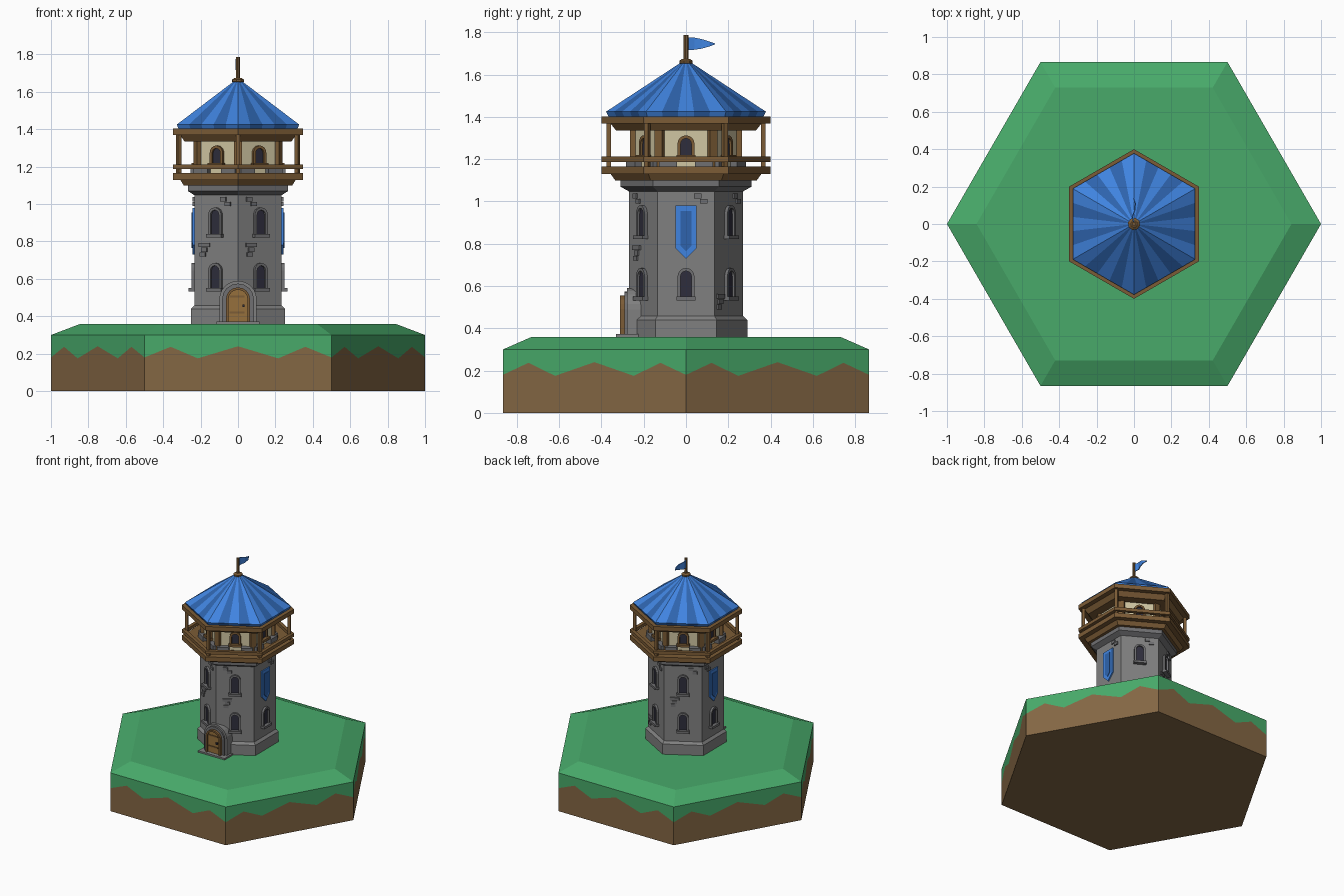
import bpy, bmesh, math
from mathutils import Matrix, Vector

if "Cube" in bpy.data.objects:
    bpy.data.objects.remove(bpy.data.objects["Cube"])


def mat(name, r, g, b):
    m = bpy.data.materials.new(name)
    lin = [((c / 255 + 0.055) / 1.055) ** 2.4 for c in (r, g, b)]
    m.diffuse_color = (*lin, 1)
    m.use_nodes = True
    m.node_tree.nodes["Principled BSDF"].inputs["Base Color"].default_value = m.diffuse_color
    return m


GRASS = mat("grass green", 72, 170, 106)
DIRT = mat("dirt brown", 132, 103, 68)
STONE = mat("stone grey", 128, 128, 128)
TRIM = mat("trim grey", 112, 112, 114)
WOOD = mat("wood brown", 124, 92, 54)
DOOR = mat("door wood", 150, 112, 60)
CREAM = mat("plaster cream", 208, 198, 162)
DARK = mat("window dark", 46, 45, 60)
BLUE = mat("light blue", 64, 132, 224)
NAVY = mat("dark blue", 46, 100, 174)


def finish(name, bm, *mats):
    bmesh.ops.recalc_face_normals(bm, faces=bm.faces)
    me = bpy.data.meshes.new(name)
    bm.to_mesh(me)
    bm.free()
    for m in mats:
        me.materials.append(m)
    ob = bpy.data.objects.new(name, me)
    bpy.context.collection.objects.link(ob)
    return ob


def polar(r, deg, z):
    a = math.radians(deg)
    return Vector((r * math.cos(a), r * math.sin(a), z))


def loft(name, profile, m, closed=False, n=6, start=30):
    """Stack of n-sided rings (radius, z); closed makes a hollow ring."""
    bm = bmesh.new()
    rings = [[bm.verts.new(polar(r, start + i * 360 / n, z)) for i in range(n)] for r, z in profile]
    pairs = list(zip(rings, rings[1:])) + ([(rings[-1], rings[0])] if closed else [])
    for a, b in pairs:
        for i in range(n):
            j = (i + 1) % n
            bm.faces.new((a[i], a[j], b[j], b[i]))
    if not closed:
        bm.faces.new(rings[0])
        bm.faces.new(rings[-1])
    return finish(name, bm, m)


def plate(name, pts, w0, w1, m, deg):
    """Outline (sideways, height) extruded outward from w0 to w1, facing angle deg."""
    c, s = math.cos(math.radians(deg)), math.sin(math.radians(deg))
    M = Matrix(((-s, 0, c), (c, 0, s), (0, 1, 0)))
    bm = bmesh.new()
    lo, hi = ([bm.verts.new(M @ Vector((u, z, w))) for u, z in pts] for w in (w0, w1))
    bm.faces.new(lo)
    bm.faces.new(hi)
    for i in range(len(pts)):
        j = (i + 1) % len(pts)
        bm.faces.new((lo[i], lo[j], hi[j], hi[i]))
    return finish(name, bm, m)


def rect(u, z, w, h):
    return [(u - w / 2, z), (u + w / 2, z), (u + w / 2, z + h), (u - w / 2, z + h)]


def arch(half, z0, z1, n=8):
    top = [(half * math.cos(math.pi * i / n), z1 - half + half * math.sin(math.pi * i / n)) for i in range(n + 1)]
    return [(half, z0)] + top + [(-half, z0)]


def arch_frame(half, z0, z1, t):
    return arch(half, z0, z1) + arch(half - t, z0, z1 - t)[::-1]


def window(name, deg, d, z0, z1, half, t, frame):
    plate(name + "_pane", arch(half - t, z0, z1 - t), d - 0.01, d + 0.004, DARK, deg)
    plate(name + "_frame", arch_frame(half, z0, z1, t), d - 0.01, d + 0.016, frame, deg)
    plate(name + "_sill", rect(0, z0 - 0.008, half * 2 + 0.012, 0.018), d - 0.01, d + 0.03, frame, deg)


# Hexagonal ground tile with zigzag grass edge
bm = bmesh.new()
ZIG = ((0, .18), (.14, .237), (.285, .175), (.5, .24), (.715, .175), (.86, .237), (1, .18))
for k in range(6):
    a, b = polar(1, k * 60, 0), polar(1, k * 60 + 60, 0)
    at = lambda t, z: bm.verts.new(a.lerp(b, t) + Vector((0, 0, z)))
    bm.faces.new([at(t, z) for t, z in ZIG] + [at(1, 0), at(0, 0)]).material_index = 1
    bm.faces.new([at(t, z) for t, z in ZIG] + [at(1, .3), at(0, .3)])
    bm.faces.new([at(0, .3), at(1, .3)] + [bm.verts.new(polar(.842, k * 60 + e, .36)) for e in (60, 0)])
bm.faces.new([bm.verts.new(polar(.842, k * 60, .36)) for k in range(6)])
bm.faces.new([bm.verts.new(polar(1, k * 60, 0)) for k in range(6)]).material_index = 1
bmesh.ops.remove_doubles(bm, verts=bm.verts, dist=1e-4)
finish("ground_tile", bm, GRASS, DIRT)

# Stone tower
loft("tower_body", [(.27, .36), (.27, 1.06)], STONE)
loft("tower_plinth", [(.29, .355), (.29, .44), (.27, .458)], STONE)
loft("tower_cornice", [(.265, 1.045), (.31, 1.07), (.31, 1.105)], TRIM)

# Windows, banners and loose bricks on the six tower faces
D = .27 * math.cos(math.pi / 6)
BRICKS = {60: ((.07, .99), (-.085, .49)), 120: ((.07, .99), (-.06, .73)), 180: ((-.07, .99),),
          240: ((.06, .99), (-.07, .72)), 300: ((-.055, .99), (-.055, .72)), 0: ((.07, .99),)}
for deg, spots in BRICKS.items():
    window("lower_window", deg, D, .54, .685, .04, .014, TRIM)
    if deg % 180:
        window("upper_window", deg, D, .83, .982, .04, .014, TRIM)
    else:
        for nm, h, z0, z1, w, m in (("banner", .05, .73, .98, .01, BLUE), ("banner_center", .027, .765, .955, .014, NAVY)):
            plate(nm, [(-h, z1), (-h, z0 + h), (0, z0), (h, z0 + h), (h, z1)], D - .01, D + w, m, deg)
    for u, z in spots:
        rows = [(-.014, .025), (.014, 0)] if z > .9 else [(-.016, .05), (.016, .05), (0, .025), (-.01, 0)]
        for du, dz in rows:
            plate("loose_brick", rect(u + du, z + dz, .034, .022), D - .01, D + .009, TRIM, deg)

# Doorway at the front corner
plate("door_surround", arch(.1, .36, .59, 12), .15, .28, STONE, -90)
plate("door_arch", arch_frame(.085, .36, .575, .022), .2, .292, TRIM, -90)
plate("door_leaf", arch(.062, .365, .553), .27, .3, DOOR, -90)
plate("door_frame", arch_frame(.064, .365, .555, .013), .27, .312, WOOD, -90)
for z in (.415, .5):
    plate("door_band", rect(-.005, z, .08, .01), .29, .305, WOOD, -90)
plate("door_handle", rect(.03, .45, .012, .014), .29, .312, DARK, -90)
plate("door_step", rect(0, .355, .23, .017), .2, .33, STONE, -90)

# Balcony deck, railing and roof beam
loft("balcony_support", [(.335, 1.1), (.36, 1.135)], WOOD)
loft("balcony_deck", [(.4, 1.13), (.4, 1.165)], WOOD)
loft("balcony_rail", [(.4, 1.187), (.4, 1.212), (.37, 1.212), (.37, 1.187)], WOOD, True)
loft("roof_beam", [(.4, 1.37), (.4, 1.403)], WOOD)
loft("roof_underside", [(.33, 1.335), (.36, 1.372)], WOOD)
for k in range(6):
    deg = 30 + 60 * k
    plate("balcony_post", rect(0, 1.16, .022, .215), .355, .377, WOOD, deg)
    plate("room_corner_post", rect(0, 1.16, .042, .185), .22, .264, WOOD, deg)

# Lookout room
loft("room_walls", [(.252, 1.16), (.252, 1.345)], CREAM)
for k in range(6):
    deg = 60 * k
    window("room_window", deg, .218, 1.21, 1.313, .04, .015, WOOD)
    for u in (-.085, .085):
        plate("parapet_stone", rect(u, 1.16, .085, .04), .21, .255, TRIM, deg)

# Striped hexagonal roof
bm = bmesh.new()
N = 5
rings = []
for r, z in ((.365, 1.4), (.378, 1.425), (.02, 1.66)):
    ring = []
    for k in range(6):
        a, b = polar(r, 30 + 60 * k, z), polar(r, 90 + 60 * k, z)
        ring += [bm.verts.new(a.lerp(b, i / N)) for i in range(N)]
    rings.append(ring)
for lo, hi in zip(rings, rings[1:]):
    for i in range(6 * N):
        j = (i + 1) % (6 * N)
        bm.faces.new((lo[i], lo[j], hi[j], hi[i])).material_index = i % N % 2
bm.faces.new(rings[0])
bm.faces.new(rings[-1])
finish("roof", bm, BLUE, NAVY)

# Finial, flagpole and waving flag
loft("finial", [(.022, 1.645), (.033, 1.655), (.033, 1.665), (.018, 1.675)], WOOD, n=8)
loft("flagpole", [(.012, 1.66), (.012, 1.787)], WOOD, n=8)
bm = bmesh.new()
cols = []
for y, top, bot in ((0, 1.775, 1.715), (.04, 1.775, 1.718), (.075, 1.768, 1.723), (.11, 1.757, 1.733), (.137, 1.748, 1.743)):
    x = -.01 * math.sin(y * 48)
    cols.append([bm.verts.new((x + dx, y, z)) for dx, z in ((-.003, bot), (.003, bot), (.003, top), (-.003, top))])
for a, b in zip(cols, cols[1:]):
    for i in range(4):
        j = (i + 1) % 4
        bm.faces.new((a[i], a[j], b[j], b[i]))
bm.faces.new(cols[0])
bm.faces.new(cols[-1])
finish("flag", bm, BLUE)
